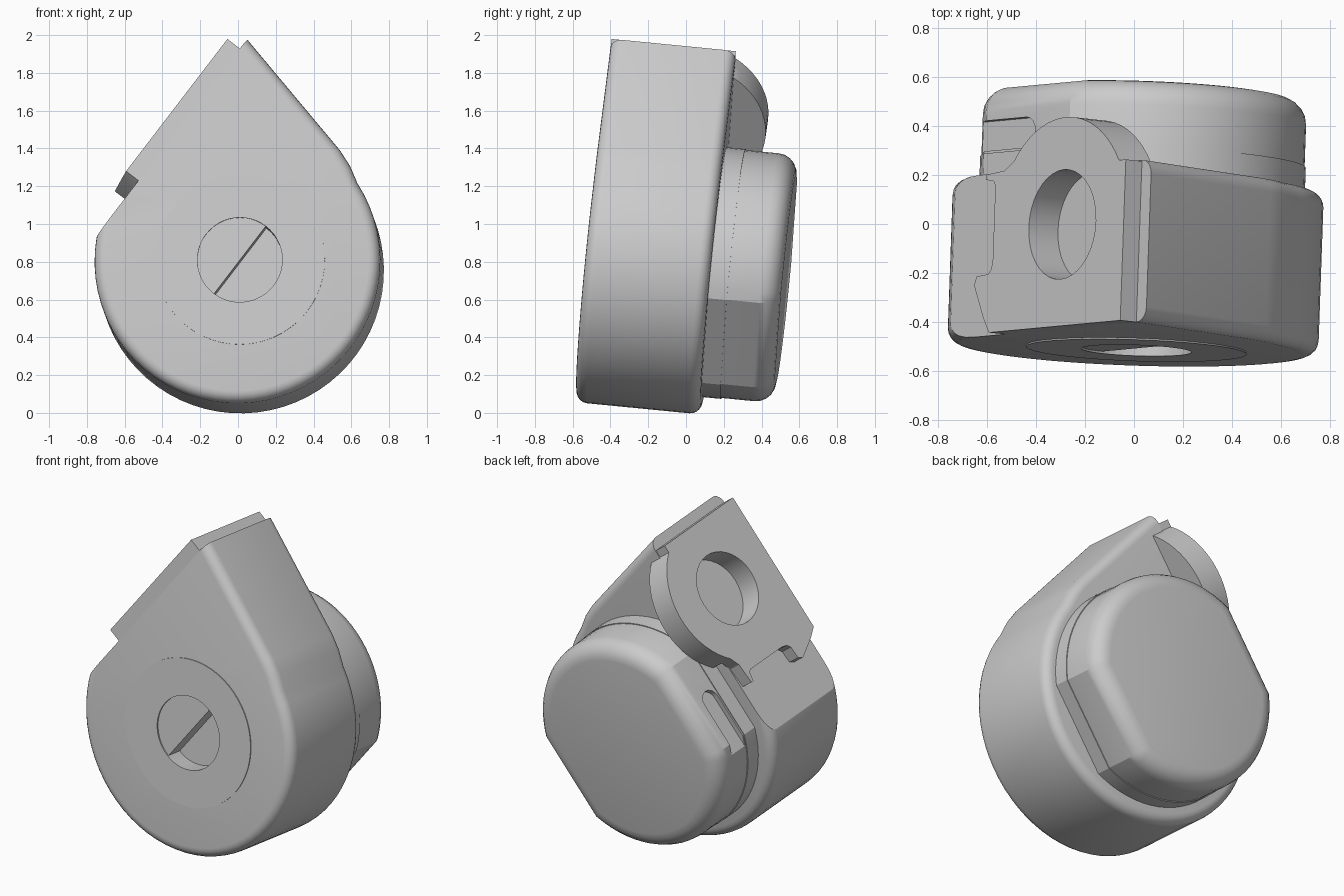
import bpy, bmesh, math
from mathutils import Matrix, Vector

if "Cube" in bpy.data.objects:
    bpy.data.objects.remove(bpy.data.objects["Cube"])

# Local frame: x across, y along the housing axis, z up; tilted slightly in the world
PLACE = (Matrix.Translation((0.01, -0.51, 0.81))
         @ Matrix.Rotation(math.radians(-2), 4, 'Z')
         @ Matrix.Rotation(math.radians(-5.6), 4, 'X'))
ALONG = Vector((0.605, 0, 0.796))      # up the slanted mounting plane
OUT = Vector((-0.796, 0, 0.605))       # out of the mounting plane
BACK = Vector((0, 1, 0))
RIGHT, UP = Vector((1, 0, 0)), Vector((0, 0, 1))
PLANE = 0.684


def arc(c, r, a0, a1, n):
    return [(c[0] + r * math.cos(math.radians(a0 + (a1 - a0) * i / n)),
             c[1] + r * math.sin(math.radians(a0 + (a1 - a0) * i / n))) for i in range(n + 1)]


def prism(name, pts, axes, lo, hi, bevel=0.0, rims=(), cut=None):
    """Extrude a 2D outline along axes[2] from lo to hi, rounding the chosen rims."""
    a, b, c = axes
    bm = bmesh.new()
    rings = [[bm.verts.new(a * p + b * q + c * d) for p, q in pts] for d in (lo, hi)]
    for ring in rings:
        bm.faces.new(ring)
    n = len(pts)
    for i in range(n):
        j = (i + 1) % n
        bm.faces.new((rings[0][i], rings[0][j], rings[1][j], rings[1][i]))
    bmesh.ops.recalc_face_normals(bm, faces=bm.faces)
    if rims:
        edges = [e for k in rims for e in bm.edges if all(v in rings[k] for v in e.verts)]
        bmesh.ops.bevel(bm, geom=edges, offset=bevel, segments=5, profile=0.5,
                        affect='EDGES', clamp_overlap=False)
    if cut is not None:
        res = bmesh.ops.bisect_plane(bm, geom=bm.verts[:] + bm.edges[:] + bm.faces[:],
                                     plane_co=OUT * cut, plane_no=OUT, clear_outer=True)
        rim = [e for e in res['geom_cut'] if isinstance(e, bmesh.types.BMEdge)]
        bmesh.ops.contextual_create(bm, geom=rim)
        bmesh.ops.recalc_face_normals(bm, faces=bm.faces)
    me = bpy.data.meshes.new(name)
    bm.to_mesh(me)
    bm.free()
    ob = bpy.data.objects.new(name, me)
    bpy.context.collection.objects.link(ob)
    ob.matrix_world = PLACE
    return ob


def subtract(ob, cutters):
    for cutter in cutters:
        m = ob.modifiers.new("cut", 'BOOLEAN')
        m.operation, m.solver, m.object = 'DIFFERENCE', 'EXACT', cutter
    dg = bpy.context.evaluated_depsgraph_get()
    me = bpy.data.meshes.new_from_object(ob.evaluated_get(dg))
    ob.modifiers.clear()
    ob.data = me


FACE = (RIGHT, UP, BACK)       # outlines seen from the front
SLANT = (ALONG, BACK, OUT)     # outlines drawn on the slanted plane

# Teardrop housing, rounded rims, sliced by the mounting plane
outline = arc((-0.015, 0), 0.757, 150, 393, 46)
outline += [(0.58, 0.505), (0.525, 0.59), (-0.065, 1.295), (-0.9, 0.6)]
housing = prism("housing", outline, FACE, 0, 0.665, 0.06, (0, 1), PLANE)

# Raised ring on the front
front_ring = prism("front_ring", arc((0, 0), 0.45, 0, 354, 59), FACE, -0.006, 0.02)

# Mounting plate with rounded ear and lower latch edge
ear_c, ear_r = (0.48, 0.417), 0.44
ear = arc(ear_c, ear_r, 33.5, 141, 18)
plate_pts = [(0.893, 0), (0.01, 0), (-0.03, 0.06), (-0.1, 0.2), (-0.085, 0.235), (-0.01, 0.24),
             (0.012, 0.26), (0.02, 0.3), (0.02, 0.6), (0.01, 0.62), (-0.045, 0.63),
             (-0.045, 0.65), (0.08, 0.66)] + ear[::-1] + [(0.893, 0.66)]
mounting_plate = prism("mounting_plate", plate_pts, SLANT, PLANE - 0.001, 0.767)
ear_back = prism("ear_back", [(0.85, 0.646)] + ear + [(0.14, 0.646)], SLANT, 0.6, PLANE - 0.001)

# Rear knob: round with two opposite flats, in a base and a rounded cap
def flatted(r, d):
    h = math.degrees(math.acos(d / r))
    mid = 142.8
    return (arc((0, 0), r, mid + h, mid + 180 - h, 26)
            + arc((0, 0), r, mid + 180 + h, mid + 360 - h, 26))

knob_base = prism("knob_base", flatted(0.665, 0.602), FACE, 0.65, 0.765)
knob_cap = prism("knob_cap", flatted(0.66, 0.597), FACE, 0.765, 1.045, 0.105, (1,))

# Cutters: plate hole, front bore (half deep, half shallow), slot in knob flat
plate_hole = prism("plate_hole_cutter", arc(ear_c, 0.225, 0, 350, 35), SLANT, 0.617, 0.9)
deep_bore = prism("deep_bore_cutter", arc((0, 0), 0.225, -127.2, 52.8, 24), FACE, -0.1, 0.11)
shallow_bore = prism("shallow_bore_cutter", arc((0, 0), 0.225, -127.2, 225.3, 47), FACE, -0.1, 0.003)
slot = prism("slot_cutter", [(-0.5, 0.90), (-0.5, 0.775)] + arc((-0.01, 0.8375), 0.0625, -90, 90, 8),
             SLANT, 0.565, 0.8)
subtract(housing, [plate_hole, deep_bore, shallow_bore])
subtract(front_ring, [deep_bore, shallow_bore])
subtract(mounting_plate, [plate_hole])
subtract(knob_cap, [slot])
for c in (plate_hole, deep_bore, shallow_bore, slot):
    bpy.data.objects.remove(c)

# Smooth the round surfaces, keep edges crisp
bpy.ops.object.select_all(action='DESELECT')
for ob in bpy.context.collection.objects:
    ob.select_set(True)
bpy.context.view_layer.objects.active = housing
bpy.ops.object.shade_smooth_by_angle(angle=math.radians(25))
